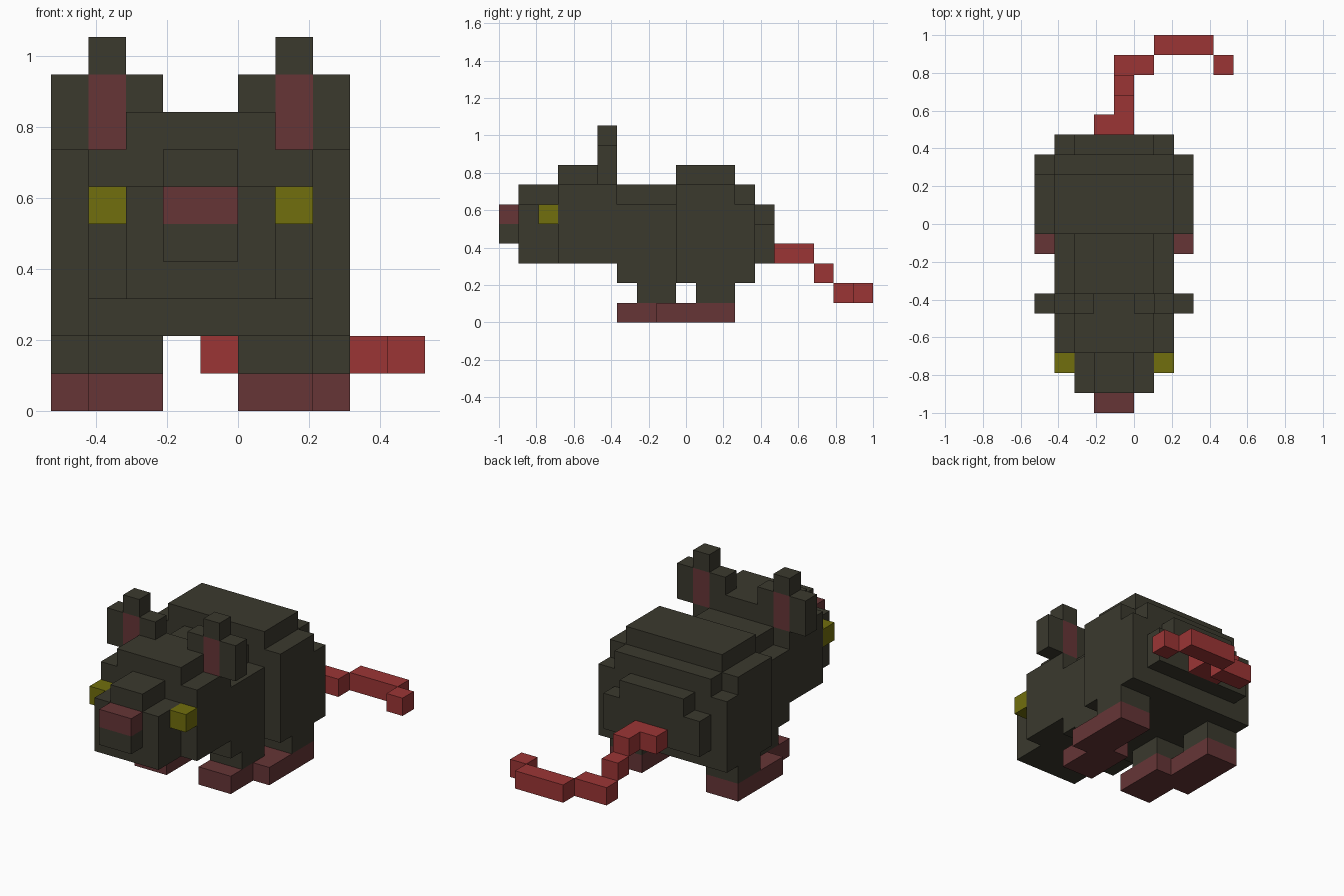
import bpy
import bmesh
from math import radians
from mathutils import Vector

old = bpy.data.objects.get("Cube")
if old:
    bpy.data.objects.remove(old)

U = 2 / 19                        # size of one block
ORIGIN = Vector((-5, -9.5, 0))    # grid corner, in blocks
MID = 8                           # mirrored cell of column i is MID - 1 - i


def material(name, rgb):
    mat = bpy.data.materials.new(name)
    mat.use_nodes = True
    color = (*rgb, 1)
    mat.diffuse_color = color
    mat.node_tree.nodes["Principled BSDF"].inputs["Base Color"].default_value = color
    return mat


FUR = material("dark olive fur", (0.043, 0.041, 0.027))
SKIN = material("dusky pink skin", (0.133, 0.036, 0.037))
TAIL = material("red tail", (0.33, 0.036, 0.036))
EYE = material("yellow eye", (0.165, 0.158, 0.004))

cells = {}    # grid cell -> part name
parts = {}    # part name -> material


def part(name, mat, *boxes):
    """Fill grid boxes given as (x range, y range, z range)."""
    parts[name] = mat
    for xs, ys, zs in boxes:
        for x in range(*xs):
            for y in range(*ys):
                for z in range(*zs):
                    cells.setdefault((x, y, z), name)


def pair(name, mat, *boxes):
    """Fill a part on the model's right side and its mirror on the left."""
    part("right_" + name, mat, *boxes)
    flipped = [((MID - b, MID - a), ys, zs) for (a, b), ys, zs in boxes]
    part("left_" + name, mat, *flipped)


# Ears, with pink centres running right through
pair("inner_ear", SKIN, ((1, 2), (5, 6), (7, 9)))
pair("ear", FUR, ((0, 1), (5, 6), (7, 9)), ((2, 3), (5, 6), (8, 9)),
     ((1, 2), (5, 6), (9, 10)))

# Face
part("nose", SKIN, ((3, 5), (0, 1), (5, 6)))
part("muzzle", FUR, ((3, 5), (0, 1), (4, 5)), ((2, 6), (1, 3), (3, 6)),
     ((3, 5), (1, 3), (6, 7)))
pair("eye", EYE, ((1, 2), (2, 3), (5, 6)))
part("head", FUR, ((1, 7), (3, 6), (3, 7)), ((2, 6), (3, 6), (7, 8)))

# Torso
part("chest", FUR, ((1, 7), (6, 9), (2, 6)), ((2, 6), (6, 9), (6, 7)))
part("body", FUR, ((0, 8), (9, 13), (2, 6)), ((0, 8), (9, 12), (6, 7)),
     ((1, 7), (12, 13), (6, 7)), ((1, 7), (9, 12), (7, 8)))
part("rump", FUR, ((1, 7), (13, 14), (3, 5)), ((2, 6), (13, 14), (5, 6)))

# Legs and feet
pair("front_leg", FUR, ((1, 3), (7, 9), (1, 2)))
pair("hind_leg", FUR, ((0, 2), (10, 12), (1, 2)))
pair("front_foot", SKIN, ((1, 3), (6, 9), (0, 1)))
pair("hind_foot", SKIN, ((0, 2), (8, 12), (0, 1)))

# Bent tail, stepping down and curling to one side
part("tail", TAIL, ((3, 5), (14, 15), (3, 4)), ((4, 5), (15, 16), (3, 4)),
     ((4, 5), (16, 17), (2, 3)), ((4, 6), (17, 18), (1, 2)),
     ((6, 9), (18, 19), (1, 2)), ((9, 10), (17, 18), (1, 2)))


def build(name, mat):
    """Make a mesh of the exposed block faces, merged into flat panels."""
    bm = bmesh.new()
    for cell, owner in cells.items():
        if owner != name:
            continue
        centre = Vector(cell) + Vector((0.5, 0.5, 0.5)) + ORIGIN
        for axis in range(3):
            for sign in (-1, 1):
                n = Vector((0, 0, 0))
                n[axis] = sign
                if tuple(int(c + d) for c, d in zip(cell, n)) in cells:
                    continue
                u = Vector((0, 0, 0))
                u[(axis + 1) % 3] = 0.5
                v = n.cross(u)
                mid = centre + n / 2
                corners = (mid - u - v, mid + u - v, mid + u + v, mid - u + v)
                bm.faces.new([bm.verts.new(c * U) for c in corners])
    bmesh.ops.remove_doubles(bm, verts=bm.verts[:], dist=U / 100)
    bmesh.ops.dissolve_limit(bm, angle_limit=radians(1), verts=bm.verts[:],
                             edges=bm.edges[:])
    mesh = bpy.data.meshes.new(name)
    bm.to_mesh(mesh)
    bm.free()
    mesh.materials.append(mat)
    bpy.context.collection.objects.link(bpy.data.objects.new(name, mesh))


for part_name, part_mat in parts.items():
    build(part_name, part_mat)
